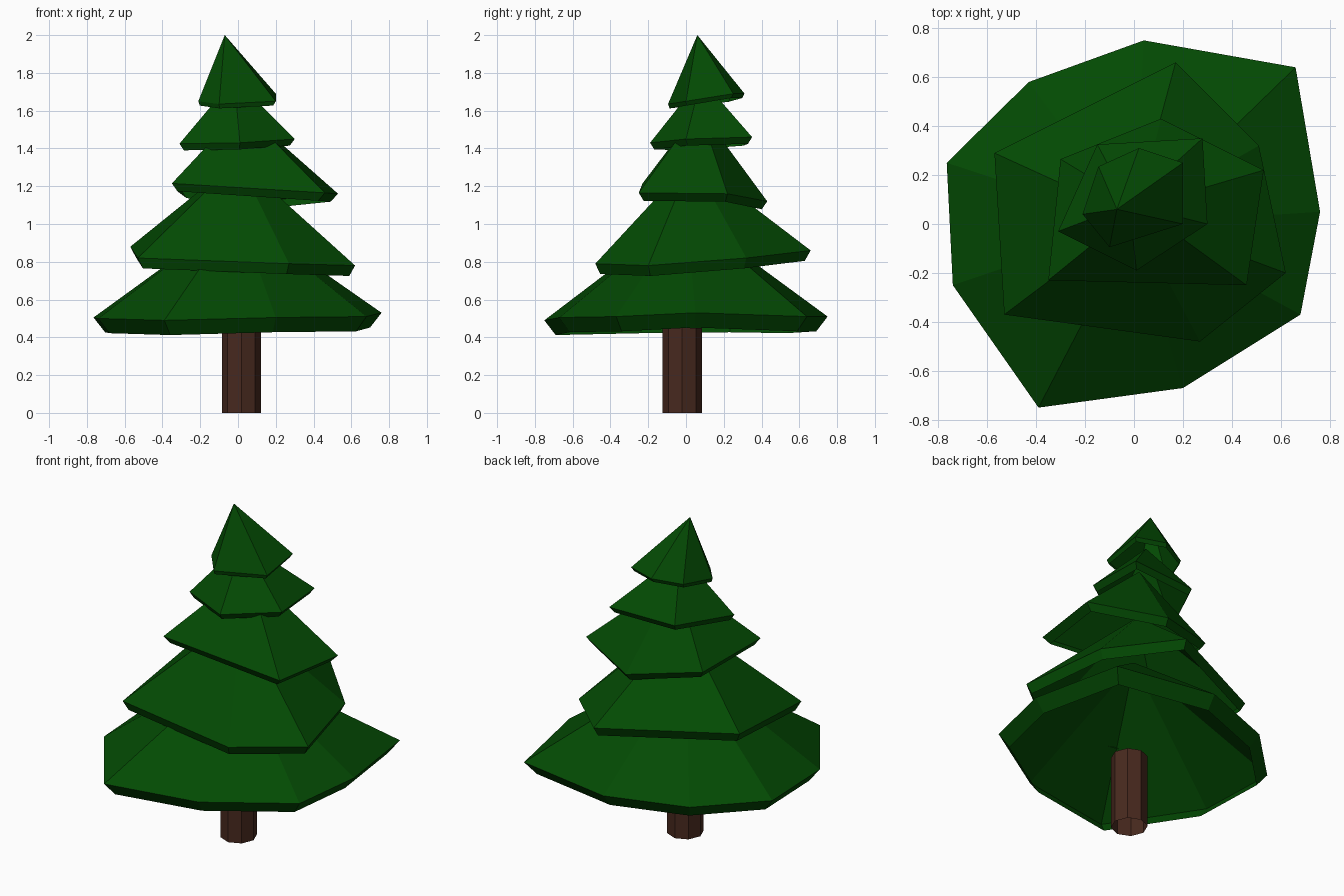
import bpy, bmesh, math
from mathutils import Vector

if "Cube" in bpy.data.objects:
    bpy.data.objects.remove(bpy.data.objects["Cube"])


def material(name, rgb):
    m = bpy.data.materials.new(name)
    m.diffuse_color = (*rgb, 1)
    m.use_nodes = True
    m.node_tree.nodes["Principled BSDF"].inputs["Base Color"].default_value = m.diffuse_color
    return m


green = material("pine_green", (0.001, 0.069, 0.001))
brown = material("bark_brown", (0.064, 0.022, 0.013))


def finish(name, bm, mat):
    me = bpy.data.meshes.new(name)
    bm.to_mesh(me)
    bm.free()
    me.materials.append(mat)
    ob = bpy.data.objects.new(name, me)
    bpy.context.collection.objects.link(ob)
    return ob


def branch_tier(name, apex, drop, shrink, rim):
    """Open irregular cone shell with an undercut lip around the rim."""
    bm = bmesh.new()
    a = Vector(apex)
    top = bm.verts.new(a)
    outer = [bm.verts.new(p) for p in rim]
    lower = []
    for x, y, z in rim:
        lower.append(bm.verts.new((a.x + (x - a.x) * shrink,
                                   a.y + (y - a.y) * shrink, z - drop)))
    n = len(rim)
    for i in range(n):
        j = (i + 1) % n
        bm.faces.new((outer[i], outer[j], top))
        bm.faces.new((lower[i], lower[j], outer[j], outer[i]))
    finish(name, bm, green)


# Five skirts of branches, bottom to top (rims run counter-clockwise)
branch_tier("branches_bottom", (0, 0, 1.06), 0.078, 0.92, [
    (-.765, .25, .505), (-.74, -.25, .50), (-.39, -.75, .49),
    (.20, -.67, .505), (.68, -.37, .51), (.76, .05, .53),
    (.66, .64, .51), (.04, .75, .51), (-.43, .58, .50)])
branch_tier("branches_lower", (0, .03, 1.34), 0.055, 0.95, [
    (-.57, .29, .88), (-.53, -.37, .82), (.27, -.48, .79),
    (.62, -.20, .78), (.51, .32, .82), (.17, .66, .86)])
branch_tier("branches_middle", (.02, .07, 1.61), 0.042, 0.92, [
    (-.30, .265, 1.18), (-.35, -.23, 1.215), (.46, -.25, 1.165),
    (.53, .22, 1.16), (.11, .43, 1.12)])
branch_tier("branches_upper", (-.02, .08, 1.77), 0.035, 0.92, [
    (-.31, -.03, 1.425), (.01, -.19, 1.43), (.30, 0, 1.45),
    (.28, .35, 1.46), (-.15, .325, 1.45)])
branch_tier("tree_top", (-.07, .06, 2.0), 0.023, 0.95, [
    (-.21, .04, 1.65), (-.10, -.095, 1.635), (.20, 0, 1.65),
    (.20, .25, 1.69), (.02, .31, 1.69), (-.145, .235, 1.67)])

# Eight-sided open trunk with a corner facing front
bm = bmesh.new()
rings = [[bm.verts.new((.018 + .103 * math.cos(i * math.pi / 4),
                        -.02 + .104 * math.sin(i * math.pi / 4), z))
          for i in range(8)] for z in (0, .45)]
for i in range(8):
    j = (i + 1) % 8
    bm.faces.new((rings[0][i], rings[0][j], rings[1][j], rings[1][i]))
finish("trunk", bm, brown)
